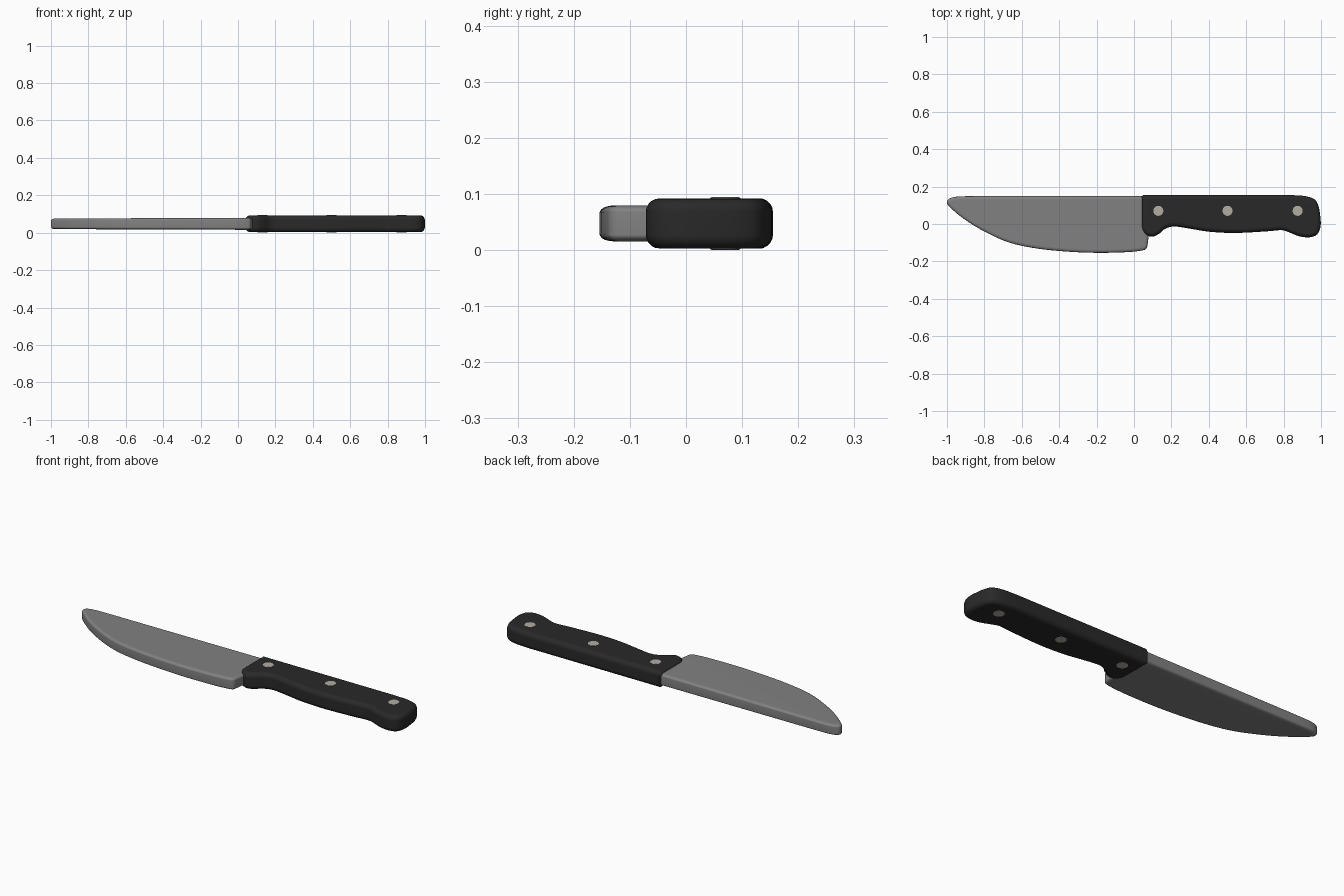
import bpy, bmesh, math
from mathutils import Vector

if "Cube" in bpy.data.objects:
    bpy.data.objects.remove(bpy.data.objects["Cube"])

MID = 0.0475  # height of the knife's centre plane


def material(name, rgb):
    m = bpy.data.materials.new(name)
    m.diffuse_color = (*rgb, 1)
    m.use_nodes = True
    m.node_tree.nodes["Principled BSDF"].inputs["Base Color"].default_value = m.diffuse_color
    return m


def spline(points, steps=4):
    """Catmull-Rom samples through an open run of points."""
    p = [Vector(q) for q in points]
    p = [2 * p[0] - p[1]] + p + [2 * p[-1] - p[-2]]
    out = []
    for a, b, c, d in zip(p, p[1:], p[2:], p[3:]):
        for i in range(steps):
            t = i / steps
            out.append(0.5 * (2 * b + (c - a) * t + (2 * a - 5 * b + 4 * c - d) * t * t
                              + (3 * b - a - 3 * c + d) * t ** 3))
    return out + [p[-2]]


def inset(loop, dist):
    """Mitred inward offset of a counter-clockwise outline."""
    out = []
    for i, p in enumerate(loop):
        e1 = (p - loop[i - 1]).normalized()
        e2 = (loop[(i + 1) % len(loop)] - p).normalized()
        n1, n2 = Vector((-e1.y, e1.x)), Vector((-e2.y, e2.x))
        out.append(p + (n1 + n2) * dist / (1 + n1.dot(n2)))
    return out


def slab(name, loop, profile, mat, taper=0.0):
    """Outline thickened through (inset, half height) steps, mirrored about MID."""
    levels = [(d, -h) for d, h in reversed(profile)] + list(profile)
    bm = bmesh.new()
    rings = []
    for d, h in levels:
        rings.append([bm.verts.new((p.x, p.y, MID + h * (1 + taper * (p.x + 0.5))))
                      for p in inset(loop, d)])
    n = len(loop)
    for a, b in zip(rings, rings[1:]):
        for i in range(n):
            j = (i + 1) % n
            bm.faces.new((a[i], a[j], b[j], b[i]))
    bm.faces.new(rings[-1])
    bm.faces.new(rings[0][::-1])
    me = bpy.data.meshes.new(name)
    bm.to_mesh(me)
    bm.free()
    me.materials.append(mat)
    ob = bpy.data.objects.new(name, me)
    bpy.context.collection.objects.link(ob)
    bpy.ops.object.select_all(action='DESELECT')
    ob.select_set(True)
    bpy.context.view_layer.objects.active = ob
    bpy.ops.object.shade_smooth_by_angle(angle=math.radians(40))
    wn = ob.modifiers.new("weighted_normals", 'WEIGHTED_NORMAL')
    wn.keep_sharp = True
    return ob


steel = material("steel", (0.22, 0.22, 0.22))
black = material("black_grip", (0.022, 0.022, 0.022))
brass = material("rivet_metal", (0.45, 0.42, 0.36))

# Blade: straight spine, curved cutting edge, rounded tip and heel
blade = spline([(-0.85, 0.149), (-0.94, 0.147), (-0.985, 0.137), (-1.0, 0.118), (-0.985, 0.09),
                (-0.905, 0.024), (-0.8, -0.04), (-0.665, -0.1), (-0.505, -0.133),
                (-0.32, -0.15), (-0.17, -0.154), (-0.03, -0.15), (0.045, -0.141),
                (0.067, -0.13), (0.074, -0.1), (0.08, -0.05)])
blade += [Vector((0.1, 0.03)), Vector((0.1, 0.149))]
slab("blade", blade, [(0, 0.019), (0.003, 0.0245), (0.009, 0.028), (0.018, 0.03)], steel, 0.12)

# Handle: straight back, finger bolster, swollen grip and hooked butt
handle = [Vector((0.04, 0.146)), Vector((0.04, 0.03))]
handle += spline([(0.041, -0.025), (0.06, -0.056), (0.1, -0.068), (0.137, -0.05), (0.168, -0.025),
                  (0.215, -0.013), (0.3, -0.025), (0.4, -0.041), (0.535, -0.048),
                  (0.7, -0.04), (0.79, -0.033), (0.83, -0.045), (0.885, -0.066),
                  (0.94, -0.071), (0.98, -0.055), (0.998, -0.01), (0.995, 0.05),
                  (0.985, 0.1), (0.963, 0.133), (0.91, 0.15), (0.83, 0.155)])
handle += [Vector((0.05, 0.155))]
R = 0.024
grip = [(R * (1 - math.cos(a)), 0.0445 - R + R * math.sin(a))
        for a in (i * math.pi / 10 for i in range(6))]
slab("handle", handle, grip, black)

# Rivets passing through the handle
for i, x in enumerate((0.13, 0.5, 0.875)):
    ring = [Vector((x + 0.027 * math.cos(k * math.tau / 32), 0.07 + 0.027 * math.sin(k * math.tau / 32)))
            for k in range(32)]
    slab(f"rivet_{i + 1}", ring, [(0, 0.0455), (0.004, 0.0475)], brass)
